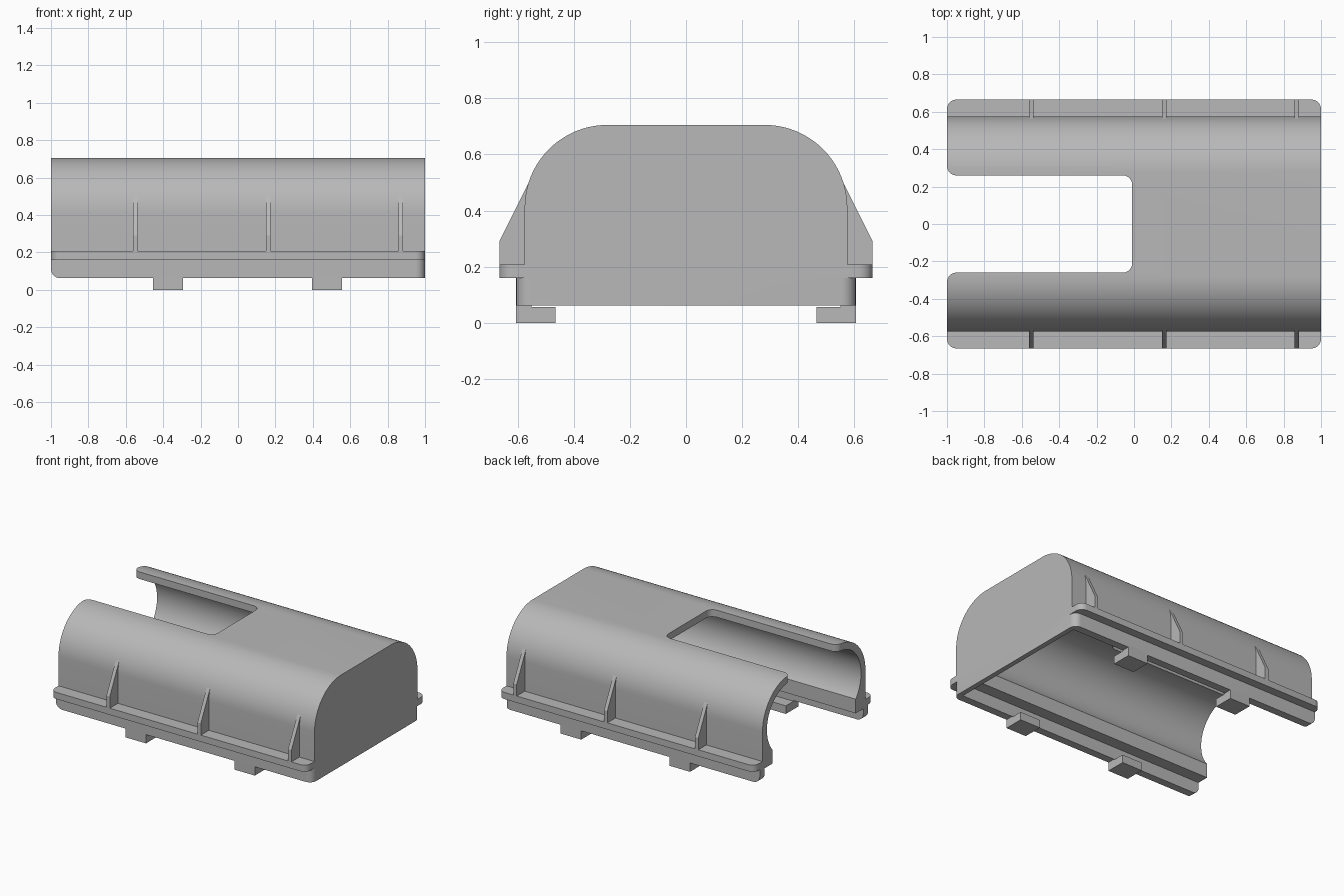
import bpy, bmesh, math
from math import radians, cos, sin

cube = bpy.data.objects.get("Cube")
if cube:
    bpy.data.objects.remove(cube, do_unlink=True)

grey = bpy.data.materials.new("plain grey")
grey.use_nodes = True
COLOUR = (0.48, 0.48, 0.48, 1)
grey.diffuse_color = COLOUR
grey.node_tree.nodes["Principled BSDF"].inputs["Base Color"].default_value = COLOUR


def arc(cx, cy, r, start, end, steps=8):
    angles = [radians(start + (end - start) * i / steps) for i in range(steps + 1)]
    return [(cx + r * cos(a), cy + r * sin(a)) for a in angles]


def prism(name, outline, low, high, axis):
    """Extrude a flat outline along x (points are y, z) or z (points are x, y)."""
    bm = bmesh.new()
    place = (lambda p, t: (t, p[0], p[1])) if axis == "x" else (lambda p, t: (p[0], p[1], t))
    rings = [[bm.verts.new(place(p, t)) for p in outline] for t in (low, high)]
    for ring in rings:
        bm.faces.new(ring)
    for i in range(len(outline)):
        j = (i + 1) % len(outline)
        bm.faces.new((rings[0][i], rings[0][j], rings[1][j], rings[1][i]))
    bmesh.ops.recalc_face_normals(bm, faces=bm.faces)
    mesh = bpy.data.meshes.new(name)
    bm.to_mesh(mesh)
    bm.free()
    mesh.materials.append(grey)
    obj = bpy.data.objects.new(name, mesh)
    bpy.context.collection.objects.link(obj)
    return obj


def activate(obj):
    bpy.ops.object.select_all(action="DESELECT")
    obj.select_set(True)
    bpy.context.view_layer.objects.active = obj


def combine(target, tool, operation):
    activate(target)
    mod = target.modifiers.new("combine", "BOOLEAN")
    mod.operation, mod.object, mod.solver = operation, tool, "EXACT"
    bpy.ops.object.modifier_apply(modifier=mod.name)
    bpy.data.objects.remove(tool, do_unlink=True)


def mirrored(half):
    """Close a right-hand half outline by mirroring it in its first coordinate."""
    return half + [(-a, b) for a, b in reversed(half)]


def box(name, x0, x1, y0, y1, z0, z1):
    return prism(name, [(x0, y0), (x1, y0), (x1, y1), (x0, y1)], z0, z1, "z")


# Arched cover
cover = prism("cover_shell", mirrored([(0.575, 0.18)] + arc(0.28, 0.41, 0.295, 0, 90, 20)), -1, 1, "x")

# Flange with rounded corners
R = 0.05
side = arc(1 - R, 0.665 - R, R, 0, 90) + arc(R - 1, 0.665 - R, R, 90, 180)
flange = prism("flange", side + [(x, -y) for x, y in reversed(side)], 0.16, 0.207, "z")
combine(cover, flange, "UNION")

# Lower rim, rounded in plan at the closed end and underneath at the open end
side = arc(1 - R, 0.605 - R, R, 0, 90) + [(-1, 0.605)]
rim = prism("rim", side + [(x, -y) for x, y in reversed(side)], 0.062, 0.17, "z")
bm = bmesh.new()
bm.from_mesh(rim.data)
edge = [e for e in bm.edges if all(v.co.x < -0.99 and v.co.z < 0.1 for v in e.verts)]
bmesh.ops.bevel(bm, geom=edge, offset=R, segments=8, profile=0.5, affect="EDGES")
bm.to_mesh(rim.data)
bm.free()
combine(cover, rim, "UNION")

# Hollow inside, open at one end, with a stepped recess at the bottom
hollow = [(0.465, -0.1)] + arc(0.28, 0.41, 0.245, -40.8, 90, 28)
combine(cover, prism("hollow", mirrored(hollow), -1.1, 0.95, "x"), "DIFFERENCE")
combine(cover, box("recess", -1.1, 0.965, -0.55, 0.55, -0.1, 0.15), "DIFFERENCE")

# Slot in the top with rounded corners
half = [(-1.1, 0.31)] + arc(R - 1, 0.26 + R, R, 180, 270) + arc(-0.01 - R, 0.26 - R, R, 90, 0)
slot = half + [(x, -y) for x, y in reversed(half)]
combine(cover, prism("slot", slot, 0.5, 0.9, "z"), "DIFFERENCE")

activate(cover)
bpy.ops.object.shade_smooth_by_angle(angle=radians(25))

for label, s in (("back", 1), ("front", -1)):
    # Triangular ribs above the flange
    for n, x in enumerate((-0.549, 0.162, 0.87), 1):
        outline = [(0.56, 0.2), (0.665, 0.2), (0.665, 0.29), (0.553, 0.515), (0.54, 0.48)]
        prism(f"{label}_rib_{n}", [(s * y, z) for y, z in outline], x - 0.013, x + 0.013, "x")
    # Hooked feet below the rim
    for n, x in enumerate((-0.375, 0.475), 1):
        outline = [(0.465, 0), (0.605, 0), (0.605, 0.08), (0.55, 0.08), (0.55, 0.057), (0.465, 0.057)]
        prism(f"{label}_foot_{n}", [(s * y, z) for y, z in outline], x - 0.08, x + 0.08, "x")
